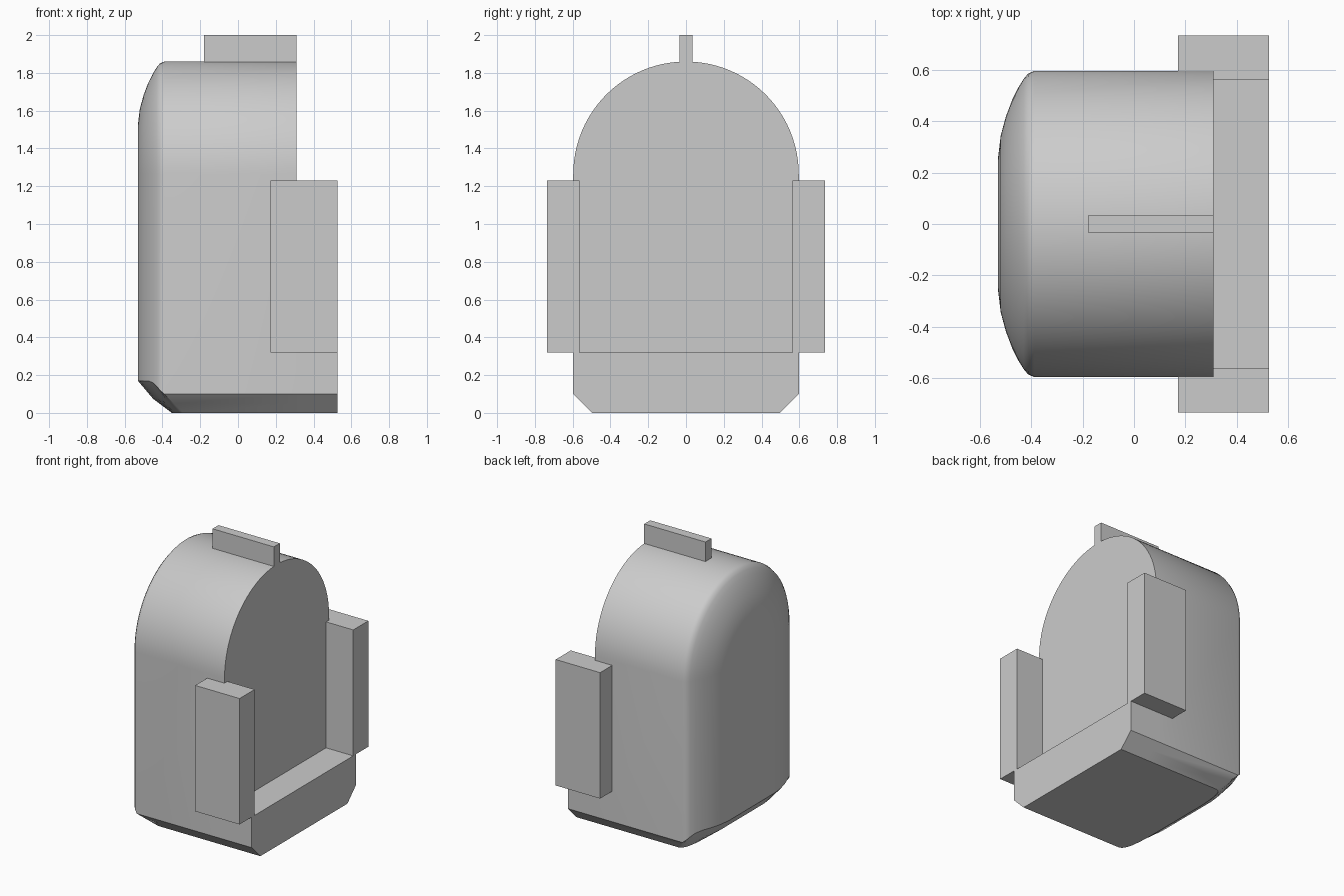
import bpy, bmesh, math

cube = bpy.data.objects.get("Cube")
if cube:
    bpy.data.objects.remove(cube)

grey = bpy.data.materials.new("plain_grey")
grey.use_nodes = True
COLOUR = (0.6, 0.6, 0.6, 1)
grey.diffuse_color = COLOUR
grey.node_tree.nodes["Principled BSDF"].inputs["Base Color"].default_value = COLOUR

HALF, SPRING, CUT = 0.597, 1.263, 0.1


def finish(name, bm):
    bmesh.ops.recalc_face_normals(bm, faces=bm.faces)
    mesh = bpy.data.meshes.new(name)
    bm.to_mesh(mesh)
    bm.free()
    mesh.materials.append(grey)
    obj = bpy.data.objects.new(name, mesh)
    bpy.context.collection.objects.link(obj)
    return obj


def box(name, lo, hi):
    bm = bmesh.new()
    bmesh.ops.create_cube(bm, size=1)
    for v in bm.verts:
        v.co = [a + (c + 0.5) * (b - a) for a, b, c in zip(lo, hi, v.co)]
    return finish(name, bm)


def section(x, inset, floor_x, floor_y, cut, bulge):
    """Arched cross-section with a chamfered bottom, listed from +y over to -y."""
    half = HALF - inset
    mid = ((x + floor_x) / 2 - bulge, (half + floor_y) / 2, cut / 2 - bulge)
    side = [(floor_x, floor_y, 0), mid, (x, half, cut)]
    arch = [(x, half * math.cos(a), SPRING + half * math.sin(a))
            for a in (math.pi * i / 48 for i in range(49))]
    return side + arch + [(px, -py, pz) for px, py, pz in reversed(side)]


# Arched body: straight run, then a rounded closed end
rounding = [(-0.39, 0), (-0.413, 0.01), (-0.43, 0.03), (-0.45, 0.062),
            (-0.475, 0.112), (-0.5, 0.178), (-0.52, 0.252), (-0.53, 0.335)]
rows = [section(0.31, 0, 0.31, HALF - CUT, CUT, 0)]
last = len(rounding) - 1
for k, (x, inset) in enumerate(rounding):
    f = k / last
    ease = 1 - (1 - f) ** 2
    rows.append(section(x, inset, -0.29 - 0.06 * ease, HALF - CUT - 0.8 * inset,
                        CUT + 0.07 * min(1, 2 * f), 0.01 * f))
bm = bmesh.new()
rings = [[bm.verts.new(p) for p in row] for row in rows]
n = len(rings[0])
for a, b in zip(rings, rings[1:]):
    for i in range(n):
        j = (i + 1) % n
        bm.faces.new((a[i], a[j], b[j], b[i]))
bm.faces.new(rings[0])
end = rings[-1]
bm.faces.new(end[2:-2])
for i in range(2):
    bm.faces.new((end[i], end[i + 1], end[-2 - i], end[-1 - i]))
body = finish("arched_body", bm)
bpy.context.view_layer.objects.active = body
body.select_set(True)
bpy.ops.object.shade_smooth_by_angle(angle=math.radians(30))
body.select_set(False)

# Chamfered sill in front of the open face
bm = bmesh.new()
outline = [(HALF - CUT, 0), (HALF, CUT), (HALF, 0.32)]
outline += [(-y, z) for y, z in reversed(outline)]
face = bm.faces.new([bm.verts.new((0.31, y, z)) for y, z in outline])
grown = bmesh.ops.extrude_face_region(bm, geom=[face], use_keep_orig=True)["geom"]
for v in grown:
    if isinstance(v, bmesh.types.BMVert):
        v.co.x = 0.527
finish("front_sill", bm)

# Side slabs and top fin
for name, s in (("side_slab_back", 1), ("side_slab_front", -1)):
    ys = sorted((s * 0.563, s * 0.735))
    box(name, (0.172, ys[0], 0.32), (0.527, ys[1], 1.23))
box("top_fin", (-0.18, -0.034, 1.82), (0.31, 0.034, 2.0))
